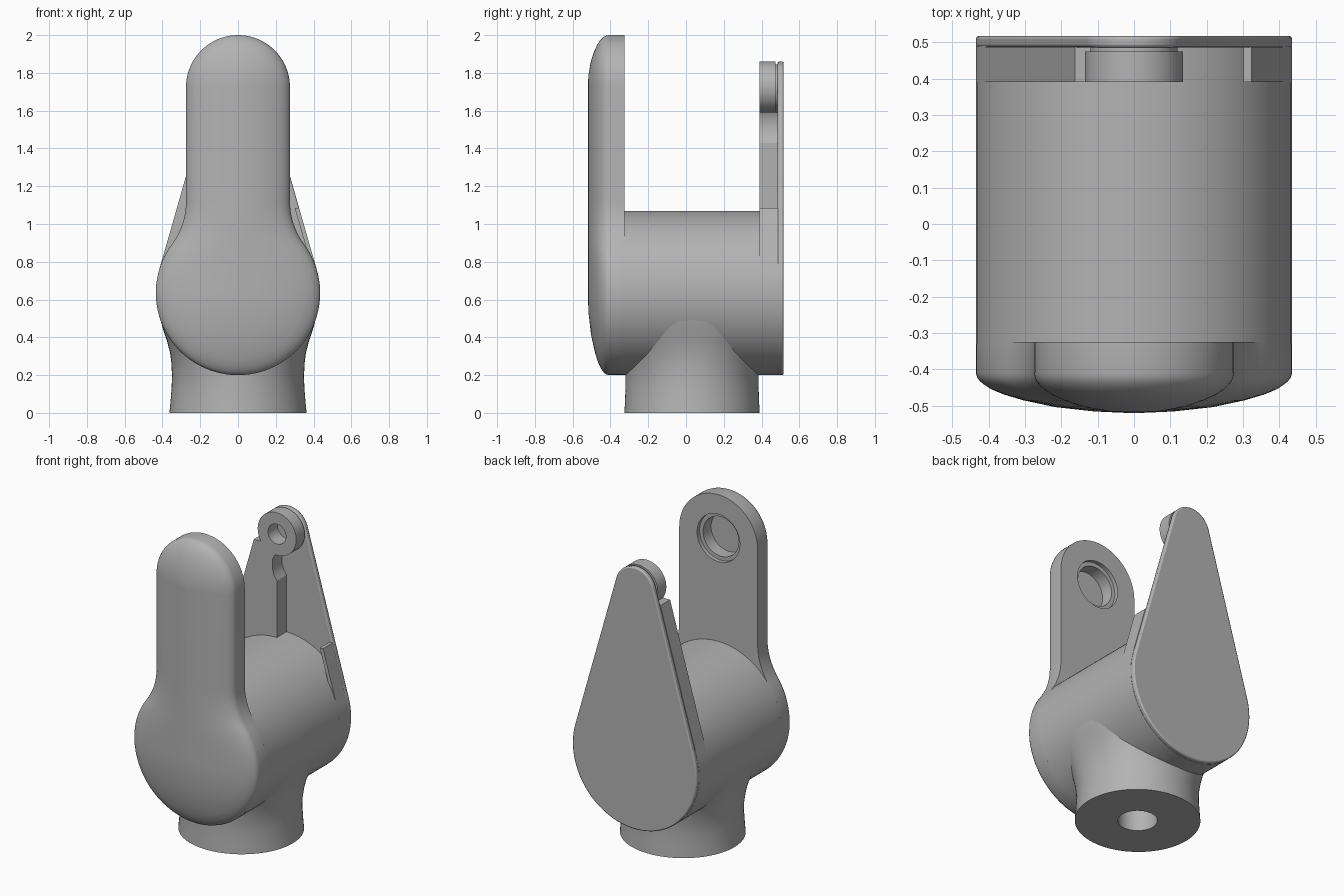
import bpy, bmesh, math
from math import sin, cos, pi, radians

if "Cube" in bpy.data.objects:
    bpy.data.objects.remove(bpy.data.objects["Cube"], do_unlink=True)

grey = bpy.data.materials.new("plain grey")
grey.use_nodes = True
grey.diffuse_color = (0.45, 0.45, 0.45, 1)
grey.node_tree.nodes["Principled BSDF"].inputs["Base Color"].default_value = (0.45, 0.45, 0.45, 1)

AXIS_Z, BIG_R = 0.635, 0.435      # barrel axis height and radius
TIP_Z = 1.725                     # height of both pivot holes


def activate(ob):
    bpy.ops.object.select_all(action='DESELECT')
    ob.select_set(True)
    bpy.context.view_layer.objects.active = ob


def loft(name, rings):
    """Skin a stack of equal-length rings and close both ends."""
    bm = bmesh.new()
    loops = [[bm.verts.new(p) for p in ring] for ring in rings]
    n = len(loops[0])
    for a, b in zip(loops, loops[1:]):
        for i in range(n):
            j = (i + 1) % n
            bm.faces.new((a[i], a[j], b[j], b[i]))
    bm.faces.new(loops[0])
    bm.faces.new(loops[-1])
    bmesh.ops.remove_doubles(bm, verts=bm.verts, dist=1e-5)
    bmesh.ops.recalc_face_normals(bm, faces=bm.faces)
    me = bpy.data.meshes.new(name)
    bm.to_mesh(me)
    bm.free()
    me.materials.append(grey)
    ob = bpy.data.objects.new(name, me)
    bpy.context.collection.objects.link(ob)
    return ob


def slab(name, outline, y0, y1):
    return loft(name, [[(x, y, z) for x, z in outline] for y in (y0, y1)])


def arc(cx, cz, r, a0, a1, n):
    return [(cx + r * cos(a0 + (a1 - a0) * i / n), cz + r * sin(a0 + (a1 - a0) * i / n))
            for i in range(n + 1)]


def disc(name, z, r, y0, y1, n=64):
    return slab(name, arc(0, z, r, 0, 2 * pi, n)[:-1], y0, y1)


def mirrored(half):
    """Close a right-hand outline that runs from bottom centre to top centre."""
    return half + [(-x, z) for x, z in reversed(half[1:-1])]


def cut(ob, cutter):
    cutter.hide_render = True
    mod = ob.modifiers.new("cut", 'BOOLEAN')
    mod.operation, mod.object, mod.solver = 'DIFFERENCE', cutter, 'EXACT'
    activate(ob)
    bpy.ops.object.modifier_apply(modifier=mod.name)
    bpy.data.objects.remove(cutter, do_unlink=True)


def smooth(ob, angle=30):
    activate(ob)
    bpy.ops.object.shade_smooth_by_angle(angle=radians(angle))


# Barrel
smooth(disc("barrel", AXIS_Z, BIG_R, -0.33, 0.49, 96))

# Neck flaring from a round foot into the barrel: height, half width, half depth, squareness
neck_rings = []
for z, w, d, power in ((0, .363, .358, 2), (.06, .357, .355, 2), (.14, .351, .352, 2),
                       (.2, .35, .352, 2.05), (.26, .352, .353, 2.2), (.32, .36, .354, 2.4),
                       (.38, .376, .355, 2.7), (.44, .396, .355, 3), (.5, .413, .355, 3.3),
                       (.56, .425, .355, 3.6), (.62, .432, .355, 4)):
    ring = []
    for i in range(80):
        c, s = cos(2 * pi * i / 80), sin(2 * pi * i / 80)
        ring.append((math.copysign(abs(c) ** (2 / power), c) * w,
                     math.copysign(abs(s) ** (2 / power), s) * d + 0.032, z))
    neck_rings.append(ring)
neck = loft("neck", neck_rings)
bore_rings = [[(.114 * cos(2 * pi * i / 40), .114 * sin(2 * pi * i / 40) + .032, z)
               for i in range(40)] for z in (-0.1, 0.15)]
cut(neck, loft("bore_cutter", bore_rings))
smooth(neck)

# Front plate: keyhole outline with concave shoulders and a domed face
STEM = 0.275
shoulder_z, shoulder_r = 1.12, 0.381
lean = math.atan2(shoulder_z - AXIS_Z, STEM + shoulder_r)
half = (arc(0, AXIS_Z, BIG_R, -pi / 2, lean, 32)
        + arc(STEM + shoulder_r, shoulder_z, shoulder_r, pi + lean, pi, 10)[1:]
        + arc(0, TIP_Z, STEM, 0, pi / 2, 20))
half[0], half[-1] = (0, half[0][1]), (0, half[-1][1])
keyhole = mirrored(half)
plate_rings = [[(x, -0.325, z) for x, z in keyhole]]
for t, drop in ((1, 1), (.99, .88), (.97, .78), (.94, .69), (.9, .59), (.82, .46),
                (.7, .32), (.5, .15), (.25, .04), (0, 0)):
    ring = []
    for x, z in keyhole:
        spine = min(max(z, AXIS_Z), TIP_Z)
        ring.append((x * t, -0.52 + 0.11 * drop, spine + (z - spine) * t))
    plate_rings.append(ring)
# The innermost ring collapses onto the spine, so only its tiny remainder is capped
plate_rings[-1] = [(x * 0.02, -0.52, min(max(z, AXIS_Z), TIP_Z) + (z - min(max(z, AXIS_Z), TIP_Z)) * 0.02)
                   for x, z in keyhole]
front_plate = loft("front_plate", plate_rings)
cut(front_plate, disc("socket_cutter", TIP_Z, 0.15, -0.35, -0.28))
cut(front_plate, disc("socket_core_cutter", TIP_Z, 0.125, -0.43, -0.28))
smooth(front_plate, 35)

# Back plate: thin teardrop
TIP_R = 0.135
tilt = math.asin((BIG_R - TIP_R) / (TIP_Z - AXIS_Z))
half = arc(0, AXIS_Z, BIG_R, -pi / 2, tilt, 36) + arc(0, TIP_Z, TIP_R, tilt, pi / 2, 16)
half[0], half[-1] = (0, half[0][1]), (0, half[-1][1])
back_plate = slab("back_plate", mirrored(half), 0.485, 0.517)
bevel = back_plate.modifiers.new("edge", 'BEVEL')
bevel.width, bevel.segments, bevel.limit_method = 0.008, 2, 'ANGLE'
smooth(back_plate)


def edge_x(z):
    """Half width of the teardrop along its straight flank."""
    return BIG_R * cos(tilt) - (z - AXIS_Z - BIG_R * sin(tilt)) * math.tan(tilt)


# Thick arm on the right flank, with a notched inner edge
flank = [(-x, z) for x, z in arc(0, AXIS_Z, BIG_R, 0, tilt, 8)]
arm = slab("back_arm", flank + [(-edge_x(1.65), 1.65), (.04, 1.65), (.03, 1.61), (-.015, 1.59),
                                (-.03, 1.56), (-.03, 1.49), (-.02, 1.46), (0, 1.43),
                                (0, AXIS_Z)], 0.39, 0.487)
boss = disc("tip_boss", TIP_Z, TIP_R, 0.39, 0.475)
spacer = disc("tip_spacer", TIP_Z, 0.12, 0.47, 0.487)
for part in (arm, boss, spacer):
    cut(part, disc("pin_cutter", TIP_Z, 0.063, 0.3, 0.6, 40))
    smooth(part)

# Low rim on the left flank
flank = arc(0, AXIS_Z, BIG_R, 0, tilt, 8)
rim = slab("back_rim", flank + [(edge_x(1.085), 1.085), (edge_x(1.085) - .023, 1.085),
                                (edge_x(.8) - .023, .8), (.37, AXIS_Z)], 0.39, 0.487)
smooth(rim)
